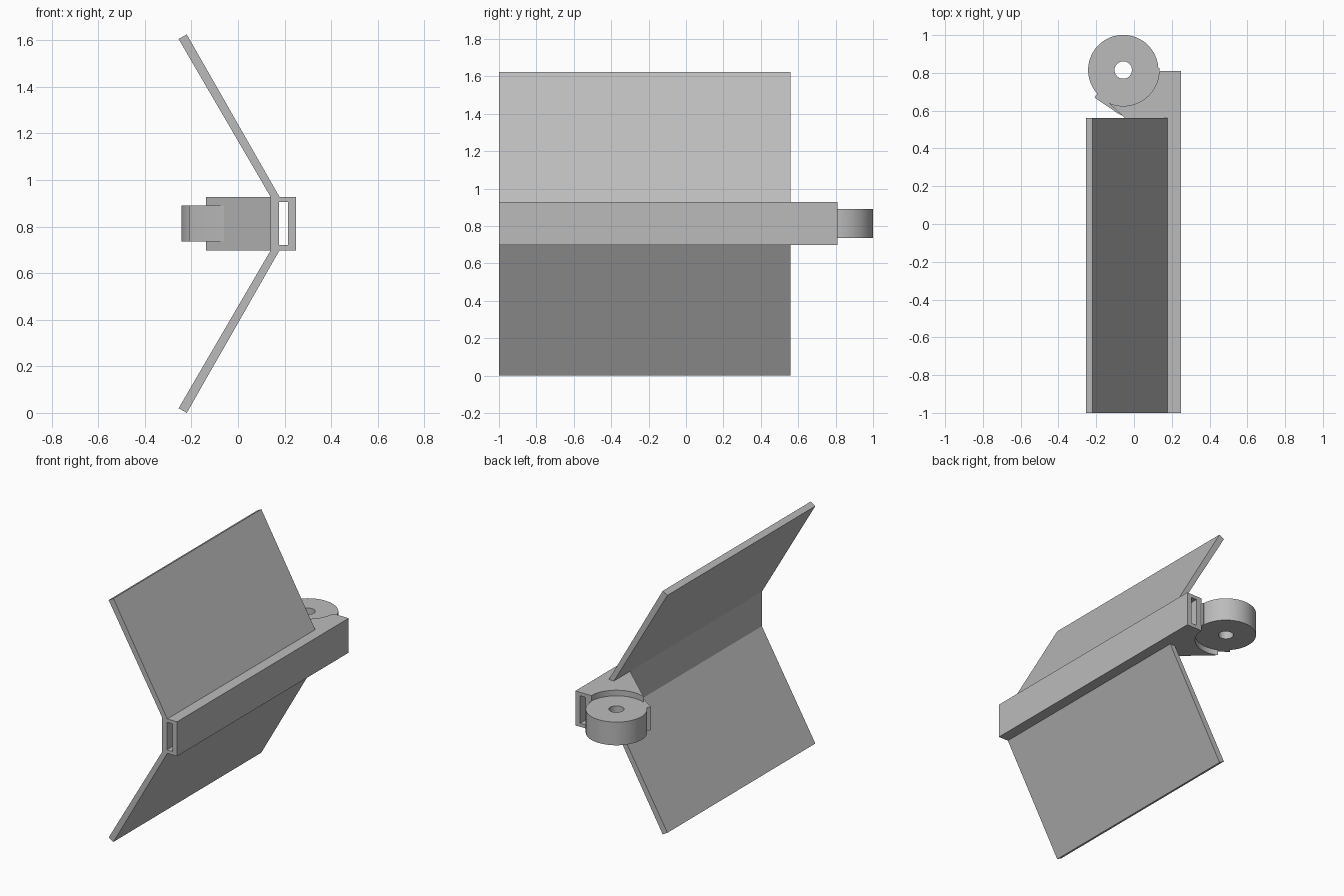
import bpy, bmesh, math

cube = bpy.data.objects.get("Cube")
if cube:
    bpy.data.objects.remove(cube, do_unlink=True)

grey = bpy.data.materials.new("plain grey")
grey.use_nodes = True
colour = (0.5, 0.5, 0.5, 1)
grey.diffuse_color = colour
grey.node_tree.nodes["Principled BSDF"].inputs["Base Color"].default_value = colour

MID = 0.8125          # height of the symmetry plane
HALF = 0.115          # half height of the spine
HUB = (-0.057, 0.815) # wheel axis


def prism(name, outline, low, high, place, hole=None):
    """Extrude a 2D outline (with an optional matching hole) from low to high."""
    bm = bmesh.new()
    rings = []
    for loop in [outline] + ([hole] if hole else []):
        rings.append([[bm.verts.new(place(a, b, d)) for a, b in loop] for d in (low, high)])
    n = len(outline)
    for i in range(n):
        j = (i + 1) % n
        for bottom, top in rings:
            bm.faces.new((bottom[i], bottom[j], top[j], top[i]))
        if hole:
            for end in (0, 1):
                o, h = rings[0][end], rings[1][end]
                bm.faces.new((o[i], o[j], h[j], h[i]))
    if not hole:
        for ring in rings[0]:
            bm.faces.new(ring)
    bmesh.ops.recalc_face_normals(bm, faces=bm.faces)
    mesh = bpy.data.meshes.new(name)
    bm.to_mesh(mesh)
    bm.free()
    mesh.materials.append(grey)
    obj = bpy.data.objects.new(name, mesh)
    bpy.context.collection.objects.link(obj)
    bpy.ops.object.select_all(action='DESELECT')
    obj.select_set(True)
    bpy.context.view_layer.objects.active = obj
    bpy.ops.object.shade_smooth_by_angle(angle=math.radians(30))
    return obj


def along_y(x, z, d):
    return (x, d, z)


def along_z(x, y, d):
    return (x, y, d)


def rect(x0, x1, z0, z1):
    return [(x0, z0), (x1, z0), (x1, z1), (x0, z1)]


def arc(radius, start, end, steps):
    angles = [math.radians(start + (end - start) * i / steps) for i in range(steps + 1)]
    return [(HUB[0] + radius * math.cos(a), HUB[1] + radius * math.sin(a)) for a in angles]


# Hollow spine with a slot running through it
prism("spine", rect(0.14, 0.25, MID - HALF, MID + HALF), -1, 0.81, along_y,
      rect(0.175, 0.215, MID - 0.092, MID + 0.092))

# Two slanted panels mirrored about the middle
panel = [(0.14, HALF), (0.178, HALF), (-0.22, MID), (-0.255, MID - 0.02)]
for name, side in (("upper_panel", 1), ("lower_panel", -1)):
    prism(name, [(x, MID + side * z) for x, z in panel], -1, 0.56, along_y)

# Bracket cupped around the wheel
prism("bracket", arc(0.19, 245, 357, 32) + [(0.14, 0.81), (0.14, 0.39)],
      MID - HALF, MID + HALF, along_z)

# Thinner web that joins the bracket to the wheel
prism("wheel_web", arc(0.18, 222, 363, 32) + [(0.135, 0.825), (0.135, 0.48), (-0.08, 0.582), (-0.21, 0.67)],
      MID - 0.0775, MID + 0.0775, along_z)

# Wheel with a round bore
prism("wheel", arc(0.186, 0, 360, 72)[:-1], MID - 0.0775, MID + 0.0775, along_z,
      arc(0.046, 0, 360, 72)[:-1])
